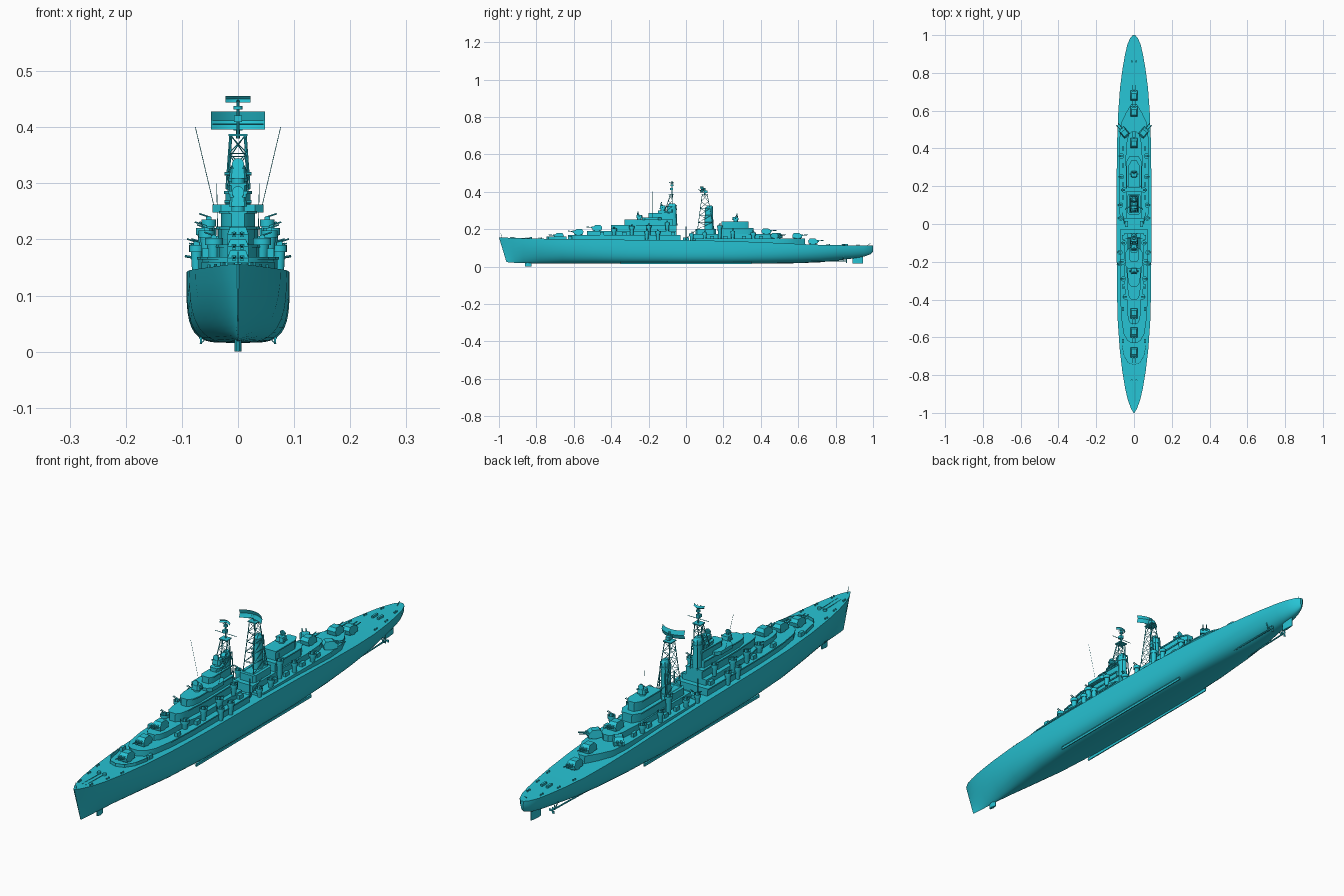
import bpy, bmesh, math
from mathutils import Matrix, Vector

if "Cube" in bpy.data.objects:
    bpy.data.objects.remove(bpy.data.objects["Cube"])

paint = bpy.data.materials.new("hull_paint")
paint.diffuse_color = (0.02, 0.55, 0.66, 1)
paint.use_nodes = True
paint.node_tree.nodes["Principled BSDF"].inputs["Base Color"].default_value = paint.diffuse_color

# ---------- helpers ----------
def finish(bm, name, loc=(0, 0, 0), turn=0, angle=32):
    bmesh.ops.recalc_face_normals(bm, faces=bm.faces)
    me = bpy.data.meshes.new(name)
    bm.to_mesh(me)
    bm.free()
    me.shade_smooth()
    me.set_sharp_from_angle(angle=math.radians(angle))
    me.materials.append(paint)
    ob = bpy.data.objects.new(name, me)
    ob.matrix_world = Matrix.Translation(loc) @ Matrix.Rotation(turn, 4, 'Z')
    bpy.context.collection.objects.link(ob)
    return ob

def prism(bm, half, z0, z1, top=1.0):
    # symmetric plan outline given as (y, half width), extruded upward
    pts = [(w, y) for y, w in half] + [(-w, y) for y, w in reversed(half)]
    cy = (half[0][0] + half[-1][0]) / 2
    lo = [bm.verts.new((x, y, z0)) for x, y in pts]
    hi = [bm.verts.new((x * top, cy + (y - cy) * top, z1)) for x, y in pts]
    bm.faces.new(lo[::-1])
    bm.faces.new(hi)
    for i in range(len(pts)):
        j = (i + 1) % len(pts)
        bm.faces.new((lo[i], lo[j], hi[j], hi[i]))

def box(bm, c, s):
    m = Matrix.Translation(c) @ Matrix.Diagonal((*s, 1))
    bmesh.ops.create_cube(bm, size=1, matrix=m)

def cyl(bm, c, r, h, r2=None, seg=16, sy=1):
    m = Matrix.Translation((c[0], c[1], c[2] + h / 2)) @ Matrix.Diagonal((1, sy, 1, 1))
    bmesh.ops.create_cone(bm, cap_ends=True, segments=seg, radius1=r,
                          radius2=r if r2 is None else r2, depth=h, matrix=m)

def rod(bm, a, b, r=0.0012, seg=6):
    a, b = Vector(a), Vector(b)
    d = b - a
    m = Matrix.Translation((a + b) / 2) @ d.to_track_quat('Z', 'Y').to_matrix().to_4x4()
    bmesh.ops.create_cone(bm, cap_ends=True, segments=seg, radius1=r, radius2=r,
                          depth=d.length, matrix=m)

def deck(name, half, z0, z1, top=1.0, lip=0.0):
    bm = bmesh.new()
    prism(bm, half, z0, z1, top)
    if lip:   # overhanging deck edge
        prism(bm, [(y, w + lip) for y, w in half], z1 - 0.004, z1 + 0.001)
    return finish(bm, name)

# ---------- hull: y, half beam, keel z, deck z, section fullness, stem rake ----------
stations = [(-1, .002, .024, .156, 1.0, .04), (-.975, .017, .022, .155, 1.05, .03),
            (-.93, .033, .02, .153, 1.15, .015), (-.87, .047, .018, .151, 1.35, 0),
            (-.78, .062, .017, .149, 1.7, 0), (-.66, .076, .016, .147, 2.2, 0),
            (-.5, .087, .015, .145, 3, 0), (-.3, .091, .015, .143, 3.8, 0),
            (0, .092, .015, .141, 4.2, 0), (.25, .092, .015, .136, 4, 0),
            (.45, .089, .016, .128, 3.2, 0), (.6, .083, .018, .121, 2.6, 0),
            (.72, .074, .023, .116, 2.2, 0), (.82, .061, .034, .114, 2, 0),
            (.9, .047, .044, .113, 2, 0), (.95, .035, .053, .112, 2, 0),
            (.985, .02, .065, .112, 2, 0), (1, .006, .078, .112, 2, 0)]
levels = [0, .015, .04, .08, .14, .22, .32, .45, .6, .8, 1]
bm = bmesh.new()
rings = []
for y, w, k, d, n, rake in stations:
    half = [(w * (1 - (1 - u) ** n) ** (1 / n), y + rake * (1 - u), k + (d - k) * u) for u in levels]
    ring = [bm.verts.new((-x, yy, z)) for x, yy, z in reversed(half[1:])]
    ring += [bm.verts.new(p) for p in half]
    rings.append(ring)
for a, b in zip(rings, rings[1:]):
    for i in range(len(a) - 1):
        bm.faces.new((a[i], a[i + 1], b[i + 1], b[i]))
    bm.faces.new((a[-1], a[0], b[0], b[-1]))
bm.faces.new(rings[0])
bm.faces.new(rings[-1])
finish(bm, "hull")

# ---------- underwater fittings ----------
bm = bmesh.new()
prism(bm, [(-.86, .002), (-.845, .006), (-.825, .002)], 0, .03)
finish(bm, "sonar_pod")
bm = bmesh.new()
prism(bm, [(.89, .004), (.91, .005), (.945, .001)], .015, .085)
finish(bm, "rudder")
bm = bmesh.new()
for s in (-1, 1):
    rod(bm, (s * .035, .62, .028), (s * .03, .86, .03), .003, 8)
    rod(bm, (s * .03, .84, .03), (s * .02, .84, .06), .002)
    rod(bm, (s * .03, .84, .03), (s * .042, .84, .06), .002)
    for i in range(3):
        a = i * math.tau / 3
        box(bm, (s * .03 + .008 * math.cos(a), .858, .03 + .008 * math.sin(a)), (.009, .003, .009))
finish(bm, "propeller_shafts")
bm = bmesh.new()
for s in (-1, 1):
    rod(bm, (s * .068, -.35, .024), (s * .068, .35, .024), .0015)
    rod(bm, (s * .06, -.35, .02), (s * .068, -.35, .014), .001)
    box(bm, (s * .066, 0, .02), (.004, .7, .012))
finish(bm, "bilge_keels")

# ---------- forward superstructure ----------
deck("forward_deckhouse", [(-.63, .012), (-.615, .034), (-.58, .052), (-.5, .064), (-.38, .07), (-.03, .07)], .14, .168, 1, .003)
deck("forward_gun_deck", [(-.53, .012), (-.515, .025), (-.48, .033), (-.4, .036), (-.33, .05), (-.05, .05)], .168, .19, 1, .002)
deck("bridge_base", [(-.4, .012), (-.385, .024), (-.35, .03), (-.25, .036), (-.05, .034)], .19, .222, 1, .003)
deck("bridge", [(-.33, .012), (-.315, .024), (-.28, .03), (-.07, .028)], .222, .25, 1, .004)
deck("bridge_wings", [(-.235, .03), (-.22, .045), (-.15, .045), (-.13, .03)], .248, .262)
deck("pilot_house", [(-.2, .014), (-.185, .022), (-.07, .02)], .25, .285, 1, .003)
deck("tower", [(-.15, .012), (-.14, .016), (-.1, .016)], .285, .3, 1, .003)
bm = bmesh.new()
for s in (-1, 1):   # spray breakwater
    for a, b in (((0, -.745), (.03, -.735)), ((.03, -.735), (.052, -.7)), ((.052, -.7), (.064, -.64))):
        c = Vector((s * (a[0] + b[0]) / 2, (a[1] + b[1]) / 2, .153))
        d = Vector((s * (b[0] - a[0]), b[1] - a[1]))
        m = Matrix.Translation(c) @ Matrix.Rotation(math.atan2(d.y, d.x), 4, 'Z') @ Matrix.Diagonal((d.length, .002, .014, 1))
        bmesh.ops.create_cube(bm, size=1, matrix=m)
finish(bm, "breakwater")

# ---------- aft superstructure ----------
deck("aft_deckhouse", [(.03, .06), (.05, .074), (.46, .074), (.54, .064), (.59, .04), (.635, .012)], .112, .148, 1, .002)
deck("aft_gun_deck", [(.03, .04), (.36, .042), (.44, .036), (.475, .026), (.49, .01)], .148, .172, 1, .002)
deck("aft_control_base", [(.17, .038), (.33, .038), (.36, .02)], .172, .205, 1, .003)
deck("aft_control", [(.19, .026), (.31, .026), (.335, .012)], .205, .24, 1, .003)
deck("funnel_base", [(.05, .026), (.06, .034), (.15, .034), (.16, .026)], .172, .2)

# ---------- funnels ----------
def funnel(name, y, z0, z1, r, sy):
    bm = bmesh.new()
    cyl(bm, (0, y, z0), r, z1 - z0, r * .85, 24, sy)
    cyl(bm, (0, y, z1 - .022), r * .98, .008, None, 24, sy)
    cyl(bm, (0, y + .004, z1), r * .82, .012, r * .5, 24, sy)
    for s in (-1, 1):
        rod(bm, (s * r * .9, y + r * sy, z0), (s * r * .6, y + r * sy * .8, z1 + .005), .002)
    finish(bm, name)
funnel("fore_funnel", -.077, .22, .325, .018, 1.6)
funnel("aft_funnel", .122, .19, .315, .016, 1.5)

# ---------- masts ----------
def lattice(bm, y0, y1, x0, x1, lean, z0, z1, n):
    def corner(i, t):
        sx, yb = ((1, y0), (1, y1), (-1, y1), (-1, y0))[i]
        yt = lean + (yb - (y0 + y1) / 2) * .3
        return Vector((sx * (x0 + (x1 - x0) * t), yb + (yt - yb) * t, z0 + (z1 - z0) * t))
    for i in range(4):
        rod(bm, corner(i, 0), corner(i, 1), .0017)
        for k in range(n):
            rod(bm, corner(i, k / n), corner((i + 1) % 4, k / n), .001, 4)
            rod(bm, corner(i, k / n), corner((i + 1) % 4, (k + 1) / n), .001, 4)
bm = bmesh.new()
lattice(bm, -.115, -.075, .021, .014, -.078, .29, .385, 3)
box(bm, (0, -.078, .386), (.034, .03, .004))
rod(bm, (0, -.075, .38), (0, -.075, .448), .003, 8)
rod(bm, (-.045, -.075, .405), (.045, -.075, .405), .0012)
box(bm, (0, -.078, .415), (.014, .016, .012))
cyl(bm, (0, -.075, .432), .008, .006)
finish(bm, "fore_mast")
bm = bmesh.new()
lattice(bm, .062, .15, .022, .012, .1, .2, .385, 5)
box(bm, (0, .1, .386), (.034, .034, .004))
rod(bm, (0, .1, .38), (0, .1, .42), .004, 8)
box(bm, (0, .105, .4), (.016, .02, .012))
finish(bm, "aft_mast")

# curved radar antennas
def radar(name, loc, w, h, depth, n=10):
    bm = bmesh.new()
    prev = None
    for i in range(n + 1):
        t = i / n * 2 - 1
        col = [bm.verts.new((t * w, -depth * t * t + o, z)) for o, z in ((0, -h), (.006, 0), (0, h))]
        if prev:
            for k in range(2):
                bm.faces.new((prev[k], prev[k + 1], col[k + 1], col[k]))
        prev = col
    bmesh.ops.solidify(bm, geom=bm.faces[:], thickness=.002)
    rod(bm, (0, .004, -h), (0, -depth - .008, 0), .0015)
    finish(bm, name, loc)
radar("air_search_radar", (0, .092, .412), .048, .016, .018)
radar("surface_search_radar", (0, -.072, .45), .022, .006, .012)

# ---------- twin gun turrets ----------
def turret(name, x, y, z, turn, ring=.004):
    bm = bmesh.new()
    side = [(-.024, .0), (.024, 0), (.027, .016), (.018, .028), (-.01, .028), (-.026, .015)]
    L, R = [[bm.verts.new((s * (.019 if zz < .02 else .014), yy, zz + ring)) for yy, zz in side] for s in (-1, 1)]
    bm.faces.new(L)
    bm.faces.new(R[::-1])
    for i in range(6):
        j = (i + 1) % 6
        bm.faces.new((L[i], L[j], R[j], R[i]))
    cyl(bm, (0, 0, -.004), .019, ring + .005, None, 20)
    for s in (-1, 1):
        rod(bm, (s * .007, -.018, .018), (s * .007, -.056, .022), .0022, 8)
        box(bm, (s * .007, -.026, .019), (.007, .01, .009))
    finish(bm, name, (x, y, z), turn)
for i, (x, y, z, a) in enumerate([(0, -.68, .148, 0), (0, -.575, .168, 0), (0, -.475, .19, 0),
        (0, .43, .172, math.pi), (0, .595, .148, math.pi), (0, .68, .118, math.pi),
        (.052, .485, .148, math.pi - .7), (-.052, .485, .148, math.pi + .7)]):
    turret(f"gun_turret_{i + 1}", x, y, z, a)

# ---------- light gun mounts in round tubs ----------
def tub(name, x, y, z, r, base):
    bm = bmesh.new()
    cyl(bm, (0, 0, base - z), r * .6, z - base, r * .8, 12)
    cyl(bm, (0, 0, -.002), r, .002)
    bmesh.ops.create_cone(bm, cap_ends=False, segments=16, radius1=r, radius2=r, depth=.011,
                          matrix=Matrix.Translation((0, 0, .005)))
    box(bm, (0, 0, .008), (.01, .01, .014))
    out = 1 if x > 0 else -1
    for k in (-1, 1):
        rod(bm, (-out * .004, k * .003, .014), (out * .017, k * .003, .021), .0014)
    finish(bm, name, (x, y, z))
mounts = [(.043, -.385, .192, .016, .168), (.056, -.29, .205, .014, .168), (.06, -.2, .21, .015, .168),
          (.074, -.15, .18, .013, .142), (.074, -.21, .18, .013, .142), (.052, -.1, .225, .013, .19),
          (.07, .03, .165, .013, .14), (.07, .1, .172, .013, .148), (.052, .18, .21, .014, .148),
          (.066, .25, .18, .013, .148), (.066, .36, .172, .014, .148)]
for i, (x, y, z, r, b) in enumerate(mounts):
    for s, side in ((1, "right"), (-1, "left")):
        tub(f"light_gun_{side}_{i + 1}", s * x, y, z, r, b)

# ---------- fire control directors ----------
for name, y, z, turn in (("fore_director", -.25, .25, 0), ("bridge_director", -.125, .3, 0), ("aft_director", .265, .24, math.pi)):
    bm = bmesh.new()
    cyl(bm, (0, 0, 0), .012, .01)
    prism(bm, [(-.016, .012), (-.01, .016), (.014, .016), (.018, .01)], .009, .026, .85)
    rod(bm, (-.024, 0, .017), (.024, 0, .017), .003, 8)
    rod(bm, (0, -.006, .033), (0, -.011, .034), .011, 14)
    rod(bm, (0, 0, .024), (0, -.007, .034), .003)
    finish(bm, name, (0, y, z), turn)

# ---------- boats, lockers, deck gear, aerials ----------
bm = bmesh.new()
for s in (-1, 1):
    for y, z in ((-.62, .146), (-.45, .168), (-.33, .168), (-.07, .168), (.14, .148), (.21, .148), (.31, .148), (.4, .148)):
        box(bm, (s * .058, y, z + .008), (.012, .022, .016))
    for y, x, z in ((-.93, .025, .153), (-.85, .04, .15), (-.78, .052, .149), (.76, .055, .115), (.84, .045, .113), (.92, .028, .112)):
        for k in (-.006, .006):
            cyl(bm, (s * x, y + k, z - .003), .0028, .009, None, 8)
    rod(bm, (s * .008, -.94, .153), (s * .008, -.83, .151), .0015)
    cyl(bm, (s * .012, -.83, .148), .007, .01, None, 12)
    box(bm, (s * .012, .85, .117), (.008, .03, .009))
    rod(bm, (s * .05, 0, .14), (s * .05, 0, .215), .002)
    rod(bm, (s * .05, 0, .15), (s * .062, .06, .2), .0015)
    box(bm, (s * .04, -.0, .147), (.016, .03, .014))
finish(bm, "deck_gear")
bm = bmesh.new()
for s in (-1, 1):
    rod(bm, (s * .043, -.18, .26), (s * .076, -.18, .4), .0006, 4)
    rod(bm, (s * .036, .2, .205), (s * .038, .2, .3), .0006, 4)
rod(bm, (0, -.985, .155), (0, -.99, .178), .001)
rod(bm, (0, .97, .112), (0, .985, .125), .001)
finish(bm, "aerials_and_staffs")
